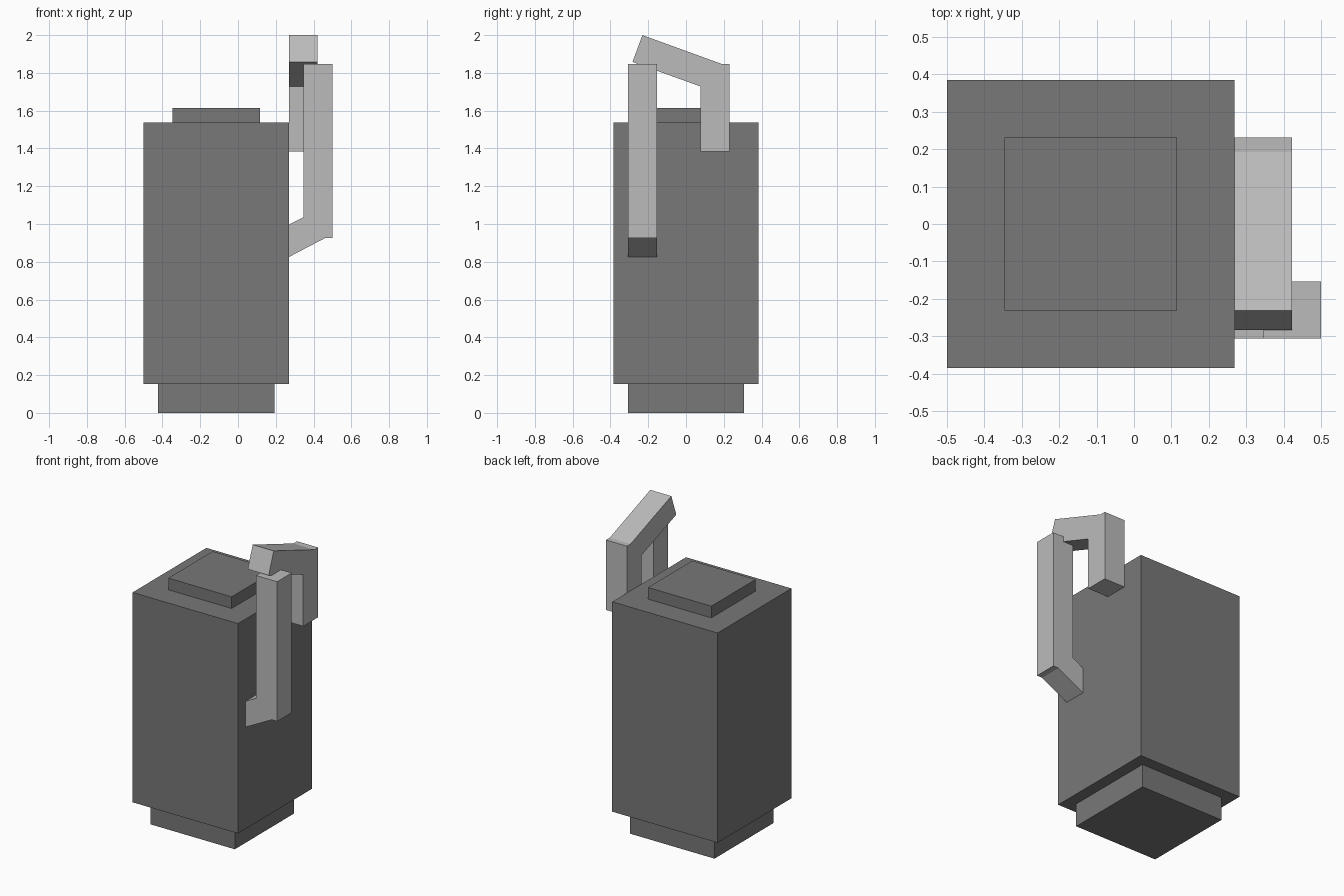
import bpy

if "Cube" in bpy.data.objects:
    bpy.data.objects.remove(bpy.data.objects["Cube"])


def material(name, v):
    m = bpy.data.materials.new(name)
    m.diffuse_color = (v, v, v, 1)
    m.use_nodes = True
    m.node_tree.nodes["Principled BSDF"].inputs["Base Color"].default_value = m.diffuse_color
    return m


dark = material("dark grey", 0.188)
light = material("light grey", 0.50)


def prism(name, profile, place, lo, hi, mat):
    """Extrude a 2D outline between lo and hi; place maps (a, b, depth) to xyz."""
    n = len(profile)
    verts = [place(a, b, d) for d in (lo, hi) for a, b in profile]
    faces = [tuple(range(n))[::-1], tuple(range(n, 2 * n))]
    faces += [(i, (i + 1) % n, (i + 1) % n + n, i + n) for i in range(n)]
    me = bpy.data.meshes.new(name)
    me.from_pydata(verts, [], faces)
    me.materials.append(mat)
    ob = bpy.data.objects.new(name, me)
    bpy.context.collection.objects.link(ob)
    # consistent outward normals
    bpy.context.view_layer.objects.active = ob
    ob.select_set(True)
    bpy.ops.object.mode_set(mode='EDIT')
    bpy.ops.mesh.select_all(action='SELECT')
    bpy.ops.mesh.normals_make_consistent(inside=False)
    bpy.ops.object.mode_set(mode='OBJECT')
    ob.select_set(False)
    return ob


def block(name, half, z0, z1, mat):
    cx = -0.1155
    outline = [(cx - half, -half), (cx + half, -half), (cx + half, half), (cx - half, half)]
    return prism(name, outline, lambda a, b, d: (a, b, d), z0, z1, mat)


# Stepped square canister
block("base", 0.308, 0, 0.154, dark)
block("body", 0.3845, 0.154, 1.538, dark)
block("lid", 0.231, 1.538, 1.615, dark)

# Rear bracket: upright post with a sloping arm, outlined in y-z
prism("rear_arm",
      [(0.231, 1.385), (0.231, 1.846), (0.193, 1.846), (-0.231, 2.0),
       (-0.283, 1.858), (0.077, 1.728), (0.077, 1.385)],
      lambda a, b, d: (d, a, b), 0.269, 0.422, light)

# Front bracket: long post with a slanted foot into the body, outlined in x-z
prism("front_arm",
      [(0.269, 0.825), (0.46, 0.925), (0.5, 0.925), (0.5, 1.846),
       (0.346, 1.846), (0.346, 1.036), (0.269, 0.996)],
      lambda a, b, d: (a, d, b), -0.306, -0.154, light)
